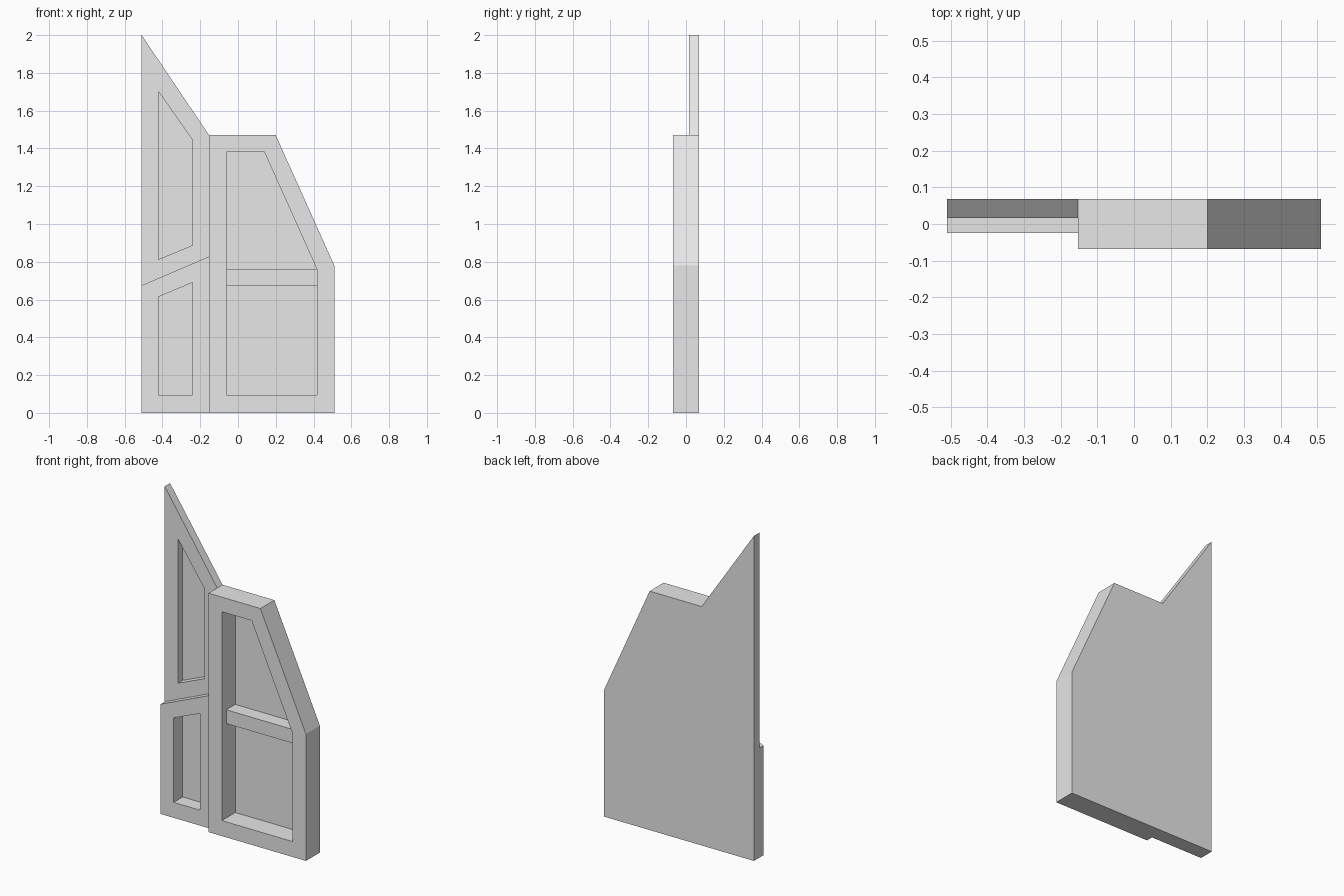
import bpy
import bmesh

cube = bpy.data.objects.get("Cube")
if cube:
    bpy.data.objects.remove(cube, do_unlink=True)

grey = bpy.data.materials.new("light_grey")
grey.use_nodes = True
grey.diffuse_color = (0.8, 0.8, 0.8, 1)
grey.node_tree.nodes["Principled BSDF"].inputs["Base Color"].default_value = (0.8, 0.8, 0.8, 1)

BACK, FLOOR = 0.068, 0.062
LEFT, SEAM, RIGHT = -0.51, -0.153, 0.51


def finish(name, bm):
    bmesh.ops.recalc_face_normals(bm, faces=bm.faces[:])
    mesh = bpy.data.meshes.new(name)
    bm.to_mesh(mesh)
    bm.free()
    mesh.materials.append(grey)
    obj = bpy.data.objects.new(name, mesh)
    bpy.context.collection.objects.link(obj)


def bridge(bm, a, b):
    for i in range(len(a)):
        j = (i + 1) % len(a)
        bm.faces.new((a[i], a[j], b[j], b[i]))


def panel(name, front, outer, inner):
    """Slab with a border frame around a deep recess open to the front."""
    bm = bmesh.new()

    def loop(points, y):
        return [bm.verts.new((x, y, z)) for x, z in points]

    rings = [loop(outer, BACK), loop(outer, front), loop(inner, front), loop(inner, FLOOR)]
    for a, b in zip(rings, rings[1:]):
        bridge(bm, a, b)
    bm.faces.new(rings[0])
    bm.faces.new(rings[-1])
    finish(name, bm)


# Narrow wing: thicker lower panel and thin pointed upper panel
panel("lower_wing_panel", -0.025,
      [(LEFT, 0), (SEAM, 0), (SEAM, 0.828), (LEFT, 0.675)],
      [(-0.42, 0.095), (-0.24, 0.095), (-0.24, 0.69), (-0.42, 0.615)])
panel("upper_wing_panel", 0.016,
      [(LEFT, 0.675), (SEAM, 0.828), (SEAM, 1.47), (LEFT, 2)],
      [(-0.42, 0.813), (-0.24, 0.888), (-0.24, 1.443), (-0.42, 1.7)])

# Main panel with a chamfered upper corner
panel("main_panel", -0.068,
      [(SEAM, 0), (RIGHT, 0), (RIGHT, 0.78), (0.2, 1.47), (SEAM, 1.47)],
      [(-0.062, 0.095), (0.418, 0.095), (0.418, 0.76), (0.14, 1.38), (-0.062, 1.38)])

# Crossbar set back inside the main recess
bm = bmesh.new()
bmesh.ops.create_cube(bm, size=1)
bmesh.ops.scale(bm, vec=(0.48, FLOOR + 0.025, 0.085), verts=bm.verts)
bmesh.ops.translate(bm, vec=(0.178, (FLOOR - 0.025) / 2, 0.718), verts=bm.verts)
finish("crossbar", bm)
